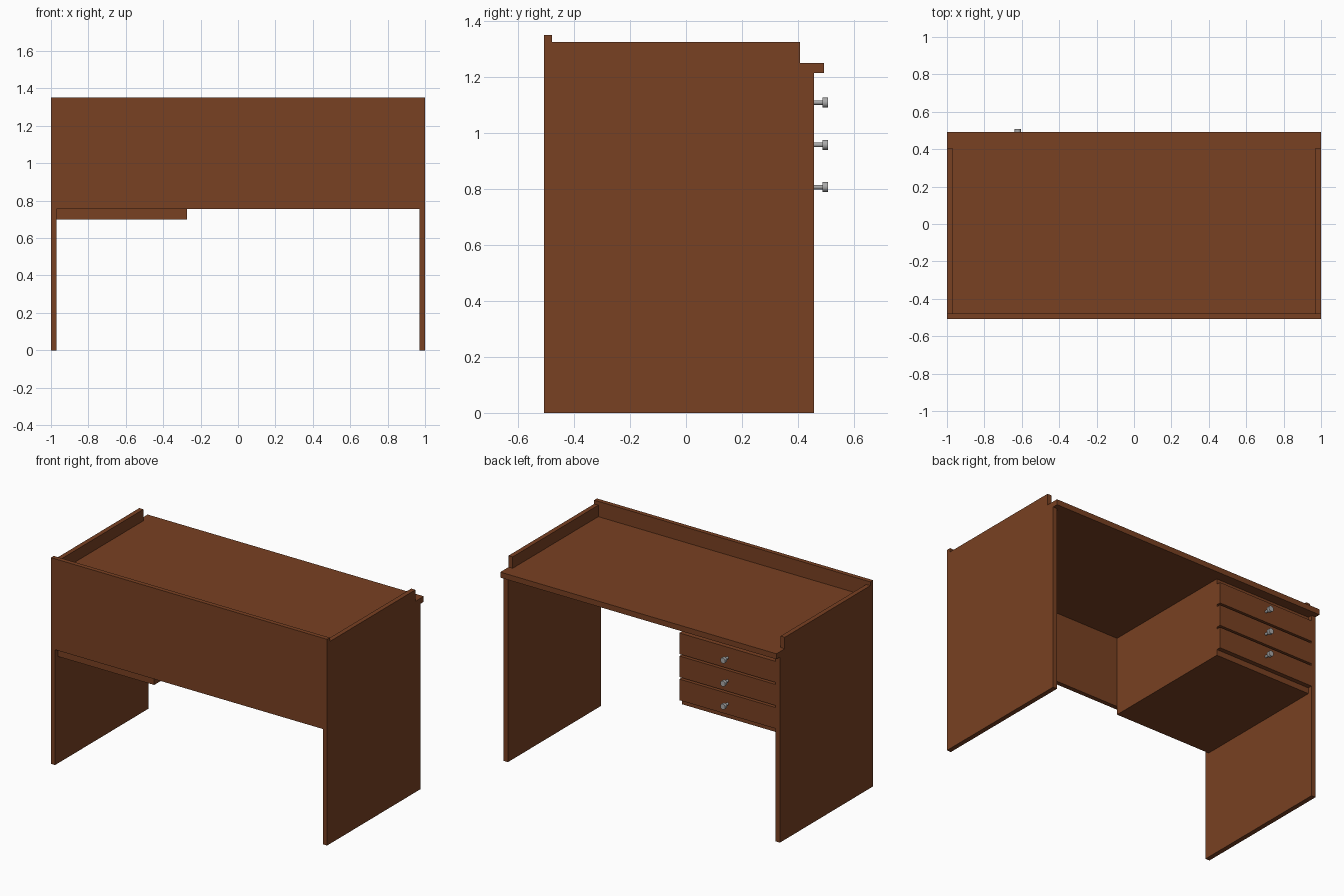
import bpy, bmesh, math
from mathutils import Vector

if "Cube" in bpy.data.objects:
    bpy.data.objects.remove(bpy.data.objects["Cube"])


def material(name, rgb):
    m = bpy.data.materials.new(name)
    m.diffuse_color = (*rgb, 1)
    m.use_nodes = True
    m.node_tree.nodes["Principled BSDF"].inputs["Base Color"].default_value = m.diffuse_color
    return m


wood = material("brown_wood", (0.19, 0.052, 0.016))
metal = material("grey_metal", (0.40, 0.40, 0.40))


def prism(name, points, offset, mat):
    """Extrude a flat outline along an offset vector."""
    bm = bmesh.new()
    face = bm.faces.new([bm.verts.new(p) for p in points])
    ext = bmesh.ops.extrude_face_region(bm, geom=[face])
    verts = [g for g in ext["geom"] if isinstance(g, bmesh.types.BMVert)]
    bmesh.ops.translate(bm, verts=verts, vec=Vector(offset))
    bmesh.ops.recalc_face_normals(bm, faces=bm.faces)
    me = bpy.data.meshes.new(name)
    bm.to_mesh(me)
    bm.free()
    me.materials.append(mat)
    ob = bpy.data.objects.new(name, me)
    bpy.context.collection.objects.link(ob)
    return ob


def box(name, x0, x1, y0, y1, z0, z1, mat=wood):
    pts = [(x0, y0, z0), (x1, y0, z0), (x1, y1, z0), (x0, y1, z0)]
    return prism(name, pts, (0, 0, z1 - z0), mat)


def rod(name, x, y0, y1, z, r):
    bpy.ops.mesh.primitive_cylinder_add(vertices=32, radius=r, depth=y1 - y0,
                                        location=(x, (y0 + y1) / 2, z),
                                        rotation=(math.pi / 2, 0, 0))
    ob = bpy.context.object
    ob.name = name
    ob.data.materials.append(metal)
    bpy.ops.object.shade_smooth_by_angle(angle=math.radians(40))


# Side panels: leg, raised rail and taller rear corner in one profile
side = [(-0.507, 0), (0.457, 0), (0.457, 1.214), (0.407, 1.214),
        (0.407, 1.325), (-0.478, 1.325), (-0.478, 1.35), (-0.507, 1.35)]
for label, x in (("left", -1.0), ("right", 0.97)):
    prism(label + "_side_panel", [(x, y, z) for y, z in side], (0.03, 0, 0), wood)

# Modesty panel closing the -y side
box("modesty_panel", -0.97, 0.97, -0.507, -0.478, 0.755, 1.35)

# Desktop: fits between the rails, with a full-width front lip
top = [(-0.97, -0.478), (0.97, -0.478), (0.97, 0.407), (1, 0.407),
       (1, 0.493), (-1, 0.493), (-1, 0.407), (-0.97, 0.407)]
prism("desktop", [(x, y, 1.214) for x, y in top], (0, 0, 0.036), wood)

# Drawer cabinet with three overlaid fronts and round knobs
box("drawer_cabinet", -0.97, -0.272, -0.478, 0.428, 0.70, 1.214)
for i, z in enumerate((1.109, 0.958, 0.807)):
    box(f"drawer_front_{i + 1}", -0.97, -0.272, 0.428, 0.457, z - 0.069, z + 0.069)
    rod(f"knob_stem_{i + 1}", -0.621, 0.457, 0.487, z, 0.008)
    rod(f"knob_head_{i + 1}", -0.621, 0.487, 0.507, z, 0.018)
